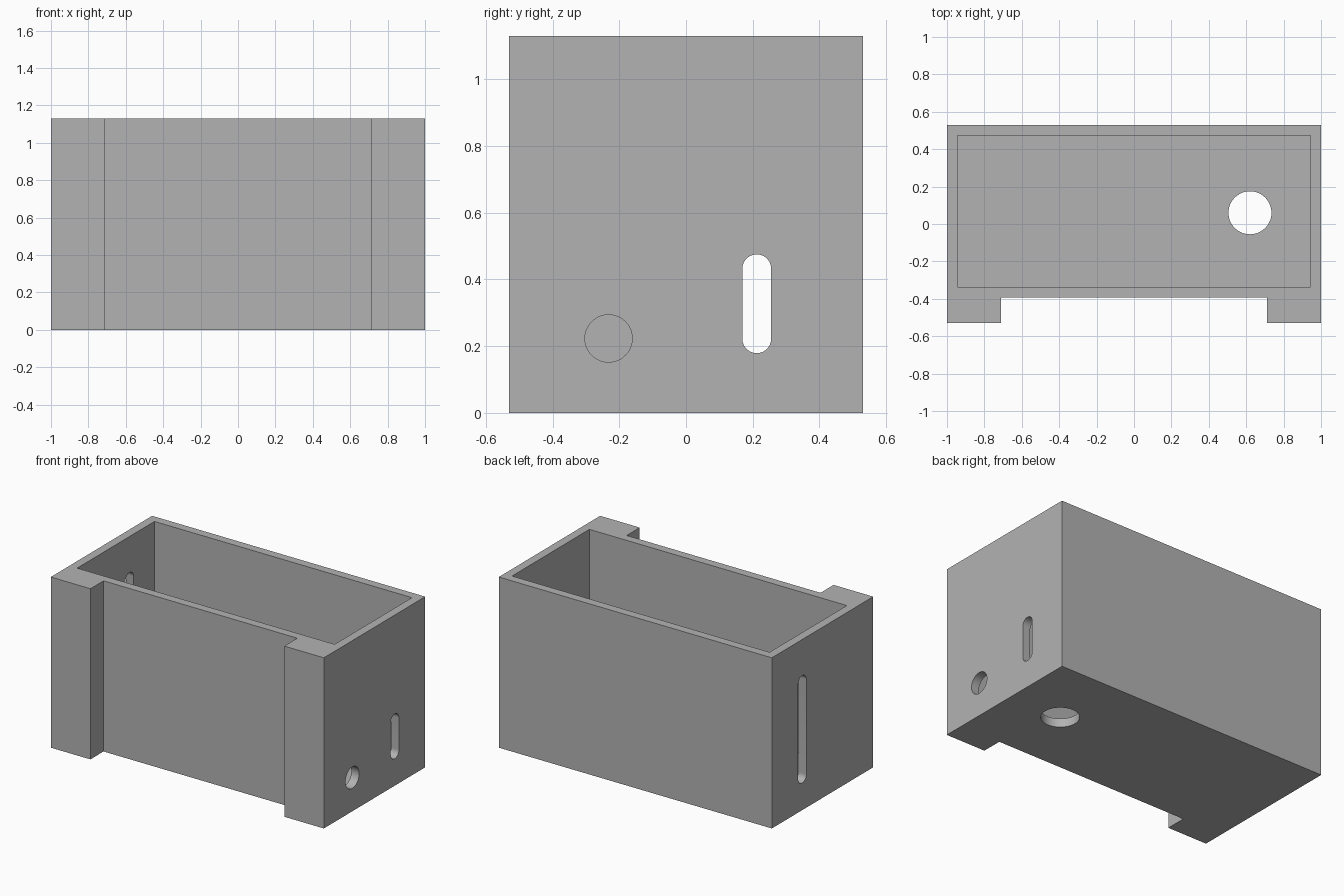
import bpy, bmesh, math
from mathutils import Matrix, Vector

if "Cube" in bpy.data.objects:
    bpy.data.objects.remove(bpy.data.objects["Cube"], do_unlink=True)

HEIGHT, WALL = 1.13, 0.057
BACK, FRONT, RECESS = 0.53, -0.53, -0.393
RIB = 0.71      # inner edge of the corner ribs

grey = bpy.data.materials.new("plain grey")
grey.use_nodes = True
colour = (0.45, 0.45, 0.45, 1)
grey.diffuse_color = colour
grey.node_tree.nodes["Principled BSDF"].inputs["Base Color"].default_value = colour


def prism(name, outline, depth, matrix=Matrix()):
    """Extrude a closed 2D outline along its local z, then place it."""
    bm = bmesh.new()
    face = bm.faces.new([bm.verts.new((u, v, 0)) for u, v in outline])
    side = bmesh.ops.extrude_face_region(bm, geom=[face])
    bmesh.ops.translate(bm, vec=(0, 0, depth),
                        verts=[e for e in side["geom"] if isinstance(e, bmesh.types.BMVert)])
    bmesh.ops.transform(bm, matrix=matrix, verts=bm.verts)
    bmesh.ops.recalc_face_normals(bm, faces=bm.faces)
    mesh = bpy.data.meshes.new(name)
    bm.to_mesh(mesh)
    bm.free()
    mesh.materials.append(grey)
    obj = bpy.data.objects.new(name, mesh)
    bpy.context.collection.objects.link(obj)
    return obj


def slot(radius, length=0, steps=24):
    """Round-ended outline standing along v; a circle when length is 0."""
    points = []
    for end in (1, -1):
        count = steps if length == 0 else steps + 1
        for i in range(count):
            a = math.pi * i / steps + (0 if end > 0 else math.pi)
            points.append((radius * math.cos(a), radius * math.sin(a) + end * length / 2))
    return points


def side_matrix(x, y, z):
    """Local u, v, depth become y, z, x."""
    turn = Matrix(((0, 0, 1), (1, 0, 0), (0, 1, 0))).to_4x4()
    return Matrix.Translation((x, y, z)) @ turn


# Outer body with a rib at each front corner
half = [(1, BACK), (1, FRONT), (RIB, FRONT), (RIB, RECESS)]
body = prism("box_body", half + [(-x, y) for x, y in reversed(half)], HEIGHT)

# Open cavity, floor drain and side openings
inner = 1 - WALL
low, high = RECESS + WALL, BACK - WALL
cavity = [(-inner, low), (inner, low), (inner, high), (-inner, high)]
cutters = [
    prism("cavity_cutter", cavity, HEIGHT, Matrix.Translation((0, 0, WALL))),
    prism("floor_hole_cutter", slot(0.115), 0.2, Matrix.Translation((0.62, 0.06, -0.1))),
    prism("round_side_hole_cutter", slot(0.071), 0.2, side_matrix(0.9, -0.232, 0.223)),
    prism("short_slot_cutter", slot(0.043, 0.21), 0.2, side_matrix(0.9, 0.212, 0.327)),
    prism("long_slot_cutter", slot(0.043, 0.626), 0.2, side_matrix(-1.1, 0.212, 0.535)),
]
bpy.context.view_layer.objects.active = body
for cutter in cutters:
    cut = body.modifiers.new(cutter.name, "BOOLEAN")
    cut.operation, cut.solver, cut.object = "DIFFERENCE", "EXACT", cutter
    bpy.ops.object.modifier_apply(modifier=cut.name)
    bpy.data.objects.remove(cutter, do_unlink=True)

# Smooth hole walls, crisp box edges
bpy.ops.object.select_all(action="DESELECT")
body.select_set(True)
bpy.ops.object.shade_smooth_by_angle(angle=math.radians(30))
